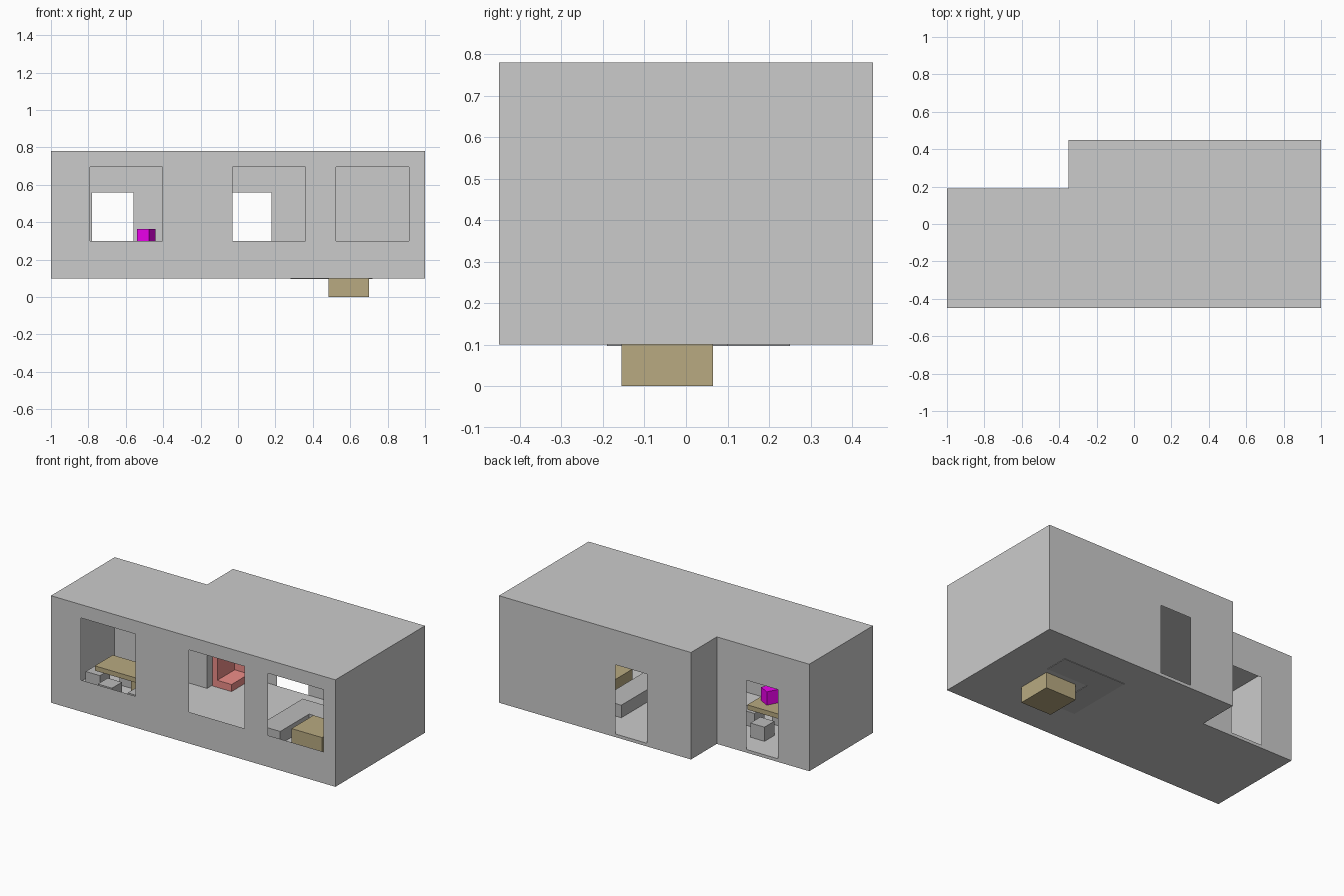
import bpy, bmesh, math
from mathutils import Vector

if "Cube" in bpy.data.objects:
    bpy.data.objects.remove(bpy.data.objects["Cube"])


def material(name, rgb):
    m = bpy.data.materials.new(name)
    m.diffuse_color = (*rgb, 1)
    m.use_nodes = True
    m.node_tree.nodes["Principled BSDF"].inputs["Base Color"].default_value = m.diffuse_color
    return m


BROWN = material("brown", (0.48, 0.40, 0.22))
GREY = material("dark_grey", (0.5, 0.5, 0.5))
RED = material("red", (0.85, 0.27, 0.25))
MAGENTA = material("magenta", (0.85, 0.0, 0.85))


def make_object(name, bm, mat=None):
    mesh = bpy.data.meshes.new(name)
    bm.to_mesh(mesh)
    bm.free()
    ob = bpy.data.objects.new(name, mesh)
    bpy.context.collection.objects.link(ob)
    if mat:
        mesh.materials.append(mat)
    return ob


def prism(name, points, z0, z1, mat):
    """Extrude a counter-clockwise outline from z0 to z1."""
    bm = bmesh.new()
    base = bm.faces.new([bm.verts.new((x, y, z0)) for x, y in points])
    ext = bmesh.ops.extrude_face_region(bm, geom=[base], use_keep_orig=True)
    top = [v for v in ext["geom"] if isinstance(v, bmesh.types.BMVert)]
    bmesh.ops.translate(bm, verts=top, vec=(0, 0, z1 - z0))
    bmesh.ops.recalc_face_normals(bm, faces=bm.faces)
    return make_object(name, bm, mat)


def box(name, x0, x1, y0, y1, z0, z1, mat):
    return prism(name, [(x0, y0), (x1, y0), (x1, y1), (x0, y1)], z0, z1, mat)


# House shell: thin walls around a stepped footprint
BASE, FLOOR, ROOF = 0.10, 0.12, 0.78
outline = [(-1, -0.45), (1, -0.45), (1, 0.45), (-0.35, 0.45), (-0.35, 0.19), (-1, 0.19)]
# openings per wall: (x start, x end, z bottom, z top)
windows = [(-0.79, -0.405, 0.30, 0.695), (-0.03, 0.36, 0.30, 0.695), (0.525, 0.915, 0.30, 0.695)]
openings = {0: windows,
            2: [(-0.04, 0.18, FLOOR, 0.56)],
            4: [(-0.78, -0.56, FLOOR, 0.56)]}


def wall(bm, a, b, holes):
    """Fill a wall with quads, leaving the openings empty."""
    a, b = Vector((*a, 0)), Vector((*b, 0))
    ts, zs = {0.0, 1.0}, {BASE, ROOF}
    cells = []
    for x0, x1, z0, z1 in holes:
        t = sorted((x - a.x) / (b.x - a.x) for x in (x0, x1))
        ts.update(t)
        zs.update((z0, z1))
        cells.append((*t, z0, z1))
    ts, zs = sorted(ts), sorted(zs)
    for t0, t1 in zip(ts, ts[1:]):
        for z0, z1 in zip(zs, zs[1:]):
            tm, zm = (t0 + t1) / 2, (z0 + z1) / 2
            if any(c[0] < tm < c[1] and c[2] < zm < c[3] for c in cells):
                continue
            p, q = a.lerp(b, t0), a.lerp(b, t1)
            bm.faces.new([bm.verts.new((v.x, v.y, z))
                          for v, z in ((p, z0), (q, z0), (q, z1), (p, z1))])


bm = bmesh.new()
for i, a in enumerate(outline):
    wall(bm, a, outline[(i + 1) % len(outline)], openings.get(i, []))
# underside, floor and roof
for z, pts in ((BASE, outline[::-1]), (FLOOR, outline), (ROOF, outline)):
    bm.faces.new([bm.verts.new((x, y, z)) for x, y in pts])
make_object("house_shell", bm)

# Living area: corner sofa and low table
prism("corner_sofa", [(0.28, -0.19), (0.43, -0.19), (0.43, 0.10),
                      (0.72, 0.10), (0.72, 0.25), (0.28, 0.25)], 0.097, 0.20, GREY)
box("low_table", 0.485, 0.70, -0.155, 0.065, 0.0, 0.22, BROWN)

# Dining area: table with stools on all sides
box("dining_table_top", -0.86, -0.41, -0.21, -0.03, 0.25, 0.28, BROWN)
box("dining_table_pedestal", -0.655, -0.615, -0.14, -0.10, FLOOR, 0.25, BROWN)
stools = [(sx, sy) for sx in (-0.74, -0.53) for sy in (-0.23, -0.01)]
stools += [(-0.895, -0.13), (-0.375, -0.13)]
for i, (sx, sy) in enumerate(stools):
    box(f"stool_{i + 1}", sx - 0.05, sx + 0.05, sy - 0.05, sy + 0.05, FLOOR, 0.21, GREY)

# Turned box standing on the dining table
ornament = box("table_ornament", -0.037, 0.037, -0.037, 0.037, 0.28, 0.365, MAGENTA)
ornament.location = (-0.49, -0.14, 0)
ornament.rotation_euler.z = math.radians(-28)

# Red corner unit: low base with two upright panels
box("corner_unit_base", -0.345, -0.21, 0.235, 0.445, FLOOR, 0.165, RED)
prism("corner_unit_back", [(-0.345, 0.235), (-0.31, 0.235), (-0.31, 0.41),
                           (-0.21, 0.41), (-0.21, 0.445), (-0.345, 0.445)], 0.165, 0.45, RED)
